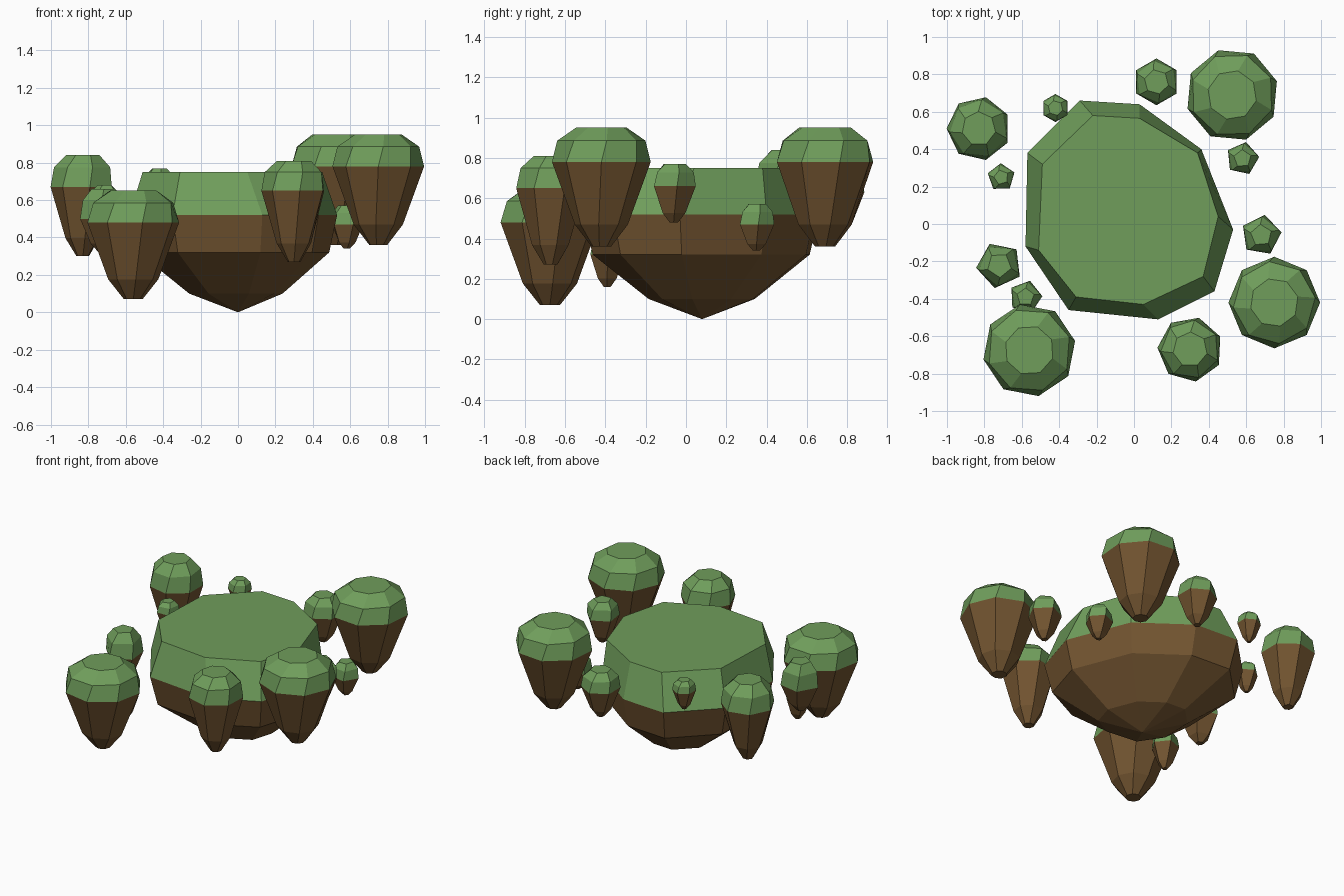
import bpy, bmesh
from math import sin, cos, pi

if "Cube" in bpy.data.objects:
    bpy.data.objects.remove(bpy.data.objects["Cube"])


def material(name, color):
    m = bpy.data.materials.new(name)
    m.diffuse_color = (*color, 1)
    m.use_nodes = True
    m.node_tree.nodes["Principled BSDF"].inputs["Base Color"].default_value = m.diffuse_color
    return m


GRASS = material("grass", (0.16, 0.34, 0.105))
SOIL = material("soil", (0.17, 0.09, 0.03))


def loft(name, rings, grass_bands, tip=None):
    """Skin equal-sized rings from top to bottom; upper bands are grass."""
    bm = bmesh.new()
    loops = [[bm.verts.new(p) for p in ring] for ring in rings]
    n = len(loops[0])
    bm.faces.new(loops[0])
    for k in range(len(loops) - 1):
        a, b = loops[k], loops[k + 1]
        for i in range(n):
            j = (i + 1) % n
            f = bm.faces.new((a[i], a[j], b[j], b[i]))
            f.material_index = int(k >= grass_bands)
    if tip:
        v = bm.verts.new(tip)
        ends = [(loops[-1][i], loops[-1][(i + 1) % n], v) for i in range(n)]
    else:
        ends = [loops[-1]]
    for e in ends:
        bm.faces.new(e).material_index = 1
    bmesh.ops.recalc_face_normals(bm, faces=bm.faces)
    me = bpy.data.meshes.new(name)
    bm.to_mesh(me)
    bm.free()
    me.materials.append(GRASS)
    me.materials.append(SOIL)
    bpy.context.collection.objects.link(bpy.data.objects.new(name, me))


# Main island: irregular nine-sided plateau with a shallow pointed underside
top = [(-.22, .58), (.03, .565), (.34, .38), (.45, .04), (.37, -.28),
       (.05, -.43), (-.31, -.39), (-.51, -.14), (-.49, .32)]
rim = [(-.29, .66), (.03, .64), (.36, .40), (.53, -.03), (.43, -.36),
       (.13, -.51), (-.35, -.46), (-.58, -.12), (-.57, .38)]


def shrunk(s, z):
    return [(x * s, .08 + (y - .08) * s, z) for x, y in rim]


loft("main_island", [[(x, y, .75) for x, y in top], shrunk(1, .52),
                     shrunk(.92, .32), shrunk(.45, .10)], 1, (0, .08, 0))


# Floating rocks: domed grass cap over a tapering soil cone
def rock(name, x, y, r, z_top, z_grass, z_bot, n, phase=0.0):
    up, down = z_top - z_grass, z_grass - z_bot
    profile = [(.53, z_top, .25), (.90, z_top - .38 * up, .12), (1, z_grass, 0),
               (.54, z_grass - .74 * down, -.1), (.2, z_bot, -.2)]
    rings = []
    for s, z, twist in profile:
        angles = [phase + twist + 2 * pi * i / n for i in range(n)]
        rings.append([(x + r * s * cos(a), y + r * s * sin(a), z) for a in angles])
    loft(name, rings, 2)


rock("large_rock_front_right", .75, -.42, .245, .95, .78, .36, 8)
rock("large_rock_back_right", .525, .69, .25, .95, .78, .36, 8, .3)
rock("large_rock_front_left", -.56, -.675, .25, .65, .48, .07, 8, .2)
rock("medium_rock_back_left", -.83, .51, .172, .84, .67, .30, 7, pi)
rock("medium_rock_front", .30, -.67, .175, .81, .65, .27, 7, .4)

pebbles = [
    ("left", -.72, -.22, .125, .66, .50, .32, 5, 2.0),
    ("front_left", -.58, -.39, .09, .43, .32, .16, 5, 1.3),
    ("right", .68, -.06, .11, .77, .66, .48, 5, 1.4),
    ("back_right", .58, .35, .09, .57, .47, .34, 5, .1),
    ("back", .12, .76, .125, .75, .63, .43, 6, pi / 2),
    ("back_left", -.42, .62, .075, .77, .70, .57, 6, pi / 2),
    ("far_left", -.71, .25, .075, .68, .61, .48, 5, 1.6)]
for side, *dims in pebbles:
    rock("small_rock_" + side, *dims)
